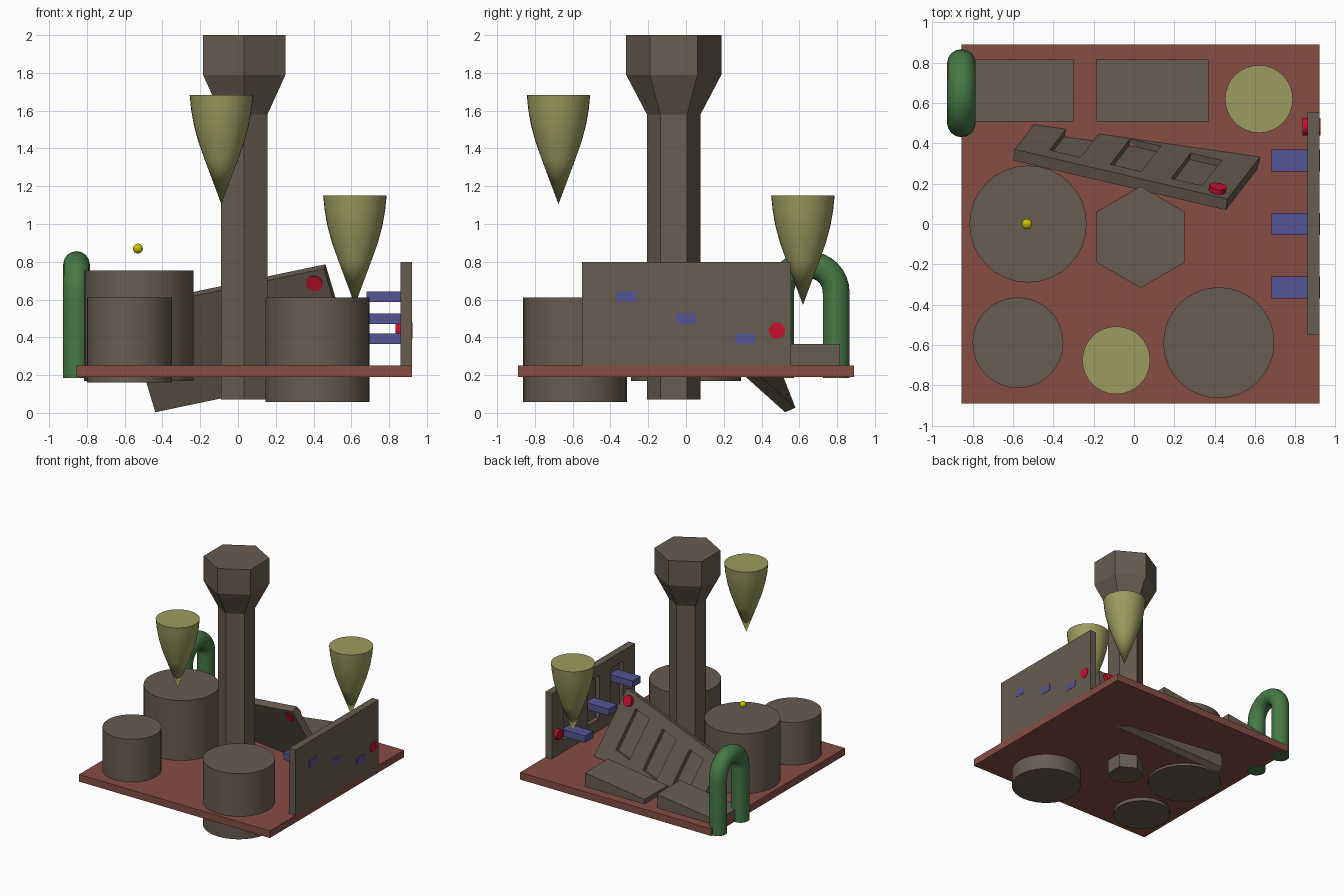
import bpy, bmesh, math
from mathutils import Matrix, Vector

if "Cube" in bpy.data.objects:
    bpy.data.objects.remove(bpy.data.objects["Cube"])


def mat(name, rgb):
    m = bpy.data.materials.new(name)
    m.diffuse_color = (*rgb, 1)
    m.use_nodes = True
    m.node_tree.nodes["Principled BSDF"].inputs["Base Color"].default_value = m.diffuse_color
    return m


STONE = mat("stone", (0.136, 0.107, 0.08))
BRICK = mat("brick", (0.24, 0.075, 0.056))
BLUE = mat("blue", (0.09, 0.09, 0.30))
OLIVE = mat("olive", (0.33, 0.33, 0.115))
GREEN = mat("green", (0.06, 0.19, 0.06))
RED = mat("red", (0.58, 0.005, 0.026))
YELLOW = mat("yellow", (0.6, 0.55, 0.0))


def finish(name, bm, material, matrix=None, smooth=False):
    bmesh.ops.recalc_face_normals(bm, faces=bm.faces)
    me = bpy.data.meshes.new(name)
    bm.to_mesh(me)
    bm.free()
    me.materials.append(material)
    ob = bpy.data.objects.new(name, me)
    bpy.context.collection.objects.link(ob)
    if matrix:
        ob.matrix_world = matrix
    if smooth:
        bpy.ops.object.select_all(action='DESELECT')
        ob.select_set(True)
        bpy.context.view_layer.objects.active = ob
        bpy.ops.object.shade_smooth_by_angle(angle=math.radians(30))
    return ob


def box(name, x0, x1, y0, y1, z0, z1, material, z1_left=None):
    """Box; z1_left lowers the top at its -x end to make a wedge."""
    bm = bmesh.new()
    bmesh.ops.create_cube(bm, size=1)
    for v in bm.verts:
        top = z1 if v.co.x > 0 or z1_left is None else z1_left
        v.co = (x1 if v.co.x > 0 else x0, y1 if v.co.y > 0 else y0,
                top if v.co.z > 0 else z0)
    return finish(name, bm, material)


def lathe(name, profile, material, matrix, sides=32, smooth=True):
    """Capped solid from (radius, height) pairs; zero radius makes a tip."""
    bm = bmesh.new()
    rings = []
    for r, z in profile:
        n = sides if r > 0 else 1
        angles = [math.pi / 2 + 2 * math.pi * i / sides for i in range(n)]
        rings.append([bm.verts.new((r * math.cos(a), r * math.sin(a), z)) for a in angles])
    for a, b in zip(rings, rings[1:]):
        for i in range(sides):
            j = (i + 1) % sides
            if len(a) == 1:
                bm.faces.new((a[0], b[j], b[i]))
            else:
                bm.faces.new((a[i], a[j], b[j], b[i]))
    for ring in (rings[0], rings[-1]):
        if len(ring) > 1:
            bm.faces.new(ring)
    return finish(name, bm, material, matrix, smooth)


def at(x, y, z=0):
    return Matrix.Translation((x, y, z))


def slotted_panel(name, frame, disc_u, disc_v):
    """Panel with three recesses in its local +y face and a red disc through it."""
    w, t, h = 1.105, 0.06, 0.6
    centres, half, depth = (-0.315, 0, 0.315), 0.08, 0.035
    low, high = h / 2 - 0.45, h / 2 - 0.09
    bm = bmesh.new()
    bmesh.ops.create_cube(bm, size=1, matrix=Matrix.Diagonal((w, t, h, 1)))
    cuts = [((c + s * half, 0, 0), (1, 0, 0)) for c in centres for s in (-1, 1)]
    cuts += [((0, 0, z), (0, 0, 1)) for z in (low, high)]
    for co, no in cuts:
        bmesh.ops.bisect_plane(bm, geom=bm.verts[:] + bm.edges[:] + bm.faces[:],
                               plane_co=co, plane_no=no)
    bm.normal_update()
    slots = []
    for f in bm.faces:
        c = f.calc_center_median()
        if c.y > t / 2 - 1e-4 and low < c.z < high and any(abs(c.x - k) < half for k in centres):
            slots.append(f)
    for f in slots:
        new = bmesh.ops.extrude_discrete_faces(bm, faces=[f])["faces"][0]
        bmesh.ops.translate(bm, verts=new.verts[:], vec=(0, -depth, 0))
    finish(name, bm, STONE, frame)
    lathe(name + "_disc", [(0.043, -0.045), (0.043, 0.045)], RED,
          frame @ at(disc_u, 0.01, disc_v) @ Matrix.Rotation(math.pi / 2, 4, 'X'))


def frame(origin, u, v):
    u = Vector(u).normalized()
    v = Vector(v)
    v = (v - u * v.dot(u)).normalized()
    m = Matrix((u, v.cross(u), v)).transposed().to_4x4()
    m.translation = origin
    return m


# Base plate and low wedges at the back
box("base_plate", -0.855, 0.92, -0.89, 0.89, 0.19, 0.25, BRICK)
box("left_wedge", -0.855, -0.30, 0.508, 0.815, 0.20, 0.365, STONE, 0.29)
box("right_wedge", -0.185, 0.37, 0.508, 0.815, 0.20, 0.365, STONE, 0.29)

# Hexagonal tower
lathe("tower", [(0.142, 0.07), (0.142, 1.58), (0.252, 1.79), (0.252, 2.0)],
      STONE, at(0.033, -0.065), sides=6, smooth=False)

# Round tanks
for name, x, y, r, z0, z1 in (("tall_tank", -0.525, 0.0, 0.29, 0.17, 0.755),
                              ("small_tank", -0.575, -0.588, 0.225, 0.16, 0.61),
                              ("wide_tank", 0.42, -0.588, 0.275, 0.058, 0.61)):
    lathe(name, [(r, z0), (r, z1)], STONE, at(x, y))

# Hanging pointed pots
pot = [(0, 0), (0.088, 0.235), (0.122, 0.33), (0.146, 0.42), (0.16, 0.50), (0.168, 0.578)]
lathe("back_pot", pot, OLIVE, at(0.619, 0.619, 0.572))
lathe("front_pot", pot, OLIVE, at(-0.088, -0.675, 1.105))

# Upright wall panel with sliders, and tilted panel sunk through the plate
slotted_panel("wall_panel", frame(Vector((0.89, 0.0025, 0.5)), (0, 1, 0), (0, 0, 1)), 0.48, -0.065)
for i, (y, z) in enumerate(((-0.315, 0.615), (0.0, 0.498), (0.315, 0.393))):
    box(f"slider_{i + 1}", 0.68, 0.922, y - 0.054, y + 0.054, z - 0.028, z + 0.028, BLUE)
tilt = frame(Vector((0, 0, 0)), (0.955, -0.223, 0.2), (-0.27, -0.35, 0.9))
corner = Vector((0.455, 0.069, 0.763))
tilt.translation = corner - tilt @ Vector((0.5525, -0.03, 0.3))
slotted_panel("tilted_panel", tilt, 0.48, 0.23)

# Arched pipe
cu = bpy.data.curves.new("arched_pipe", 'CURVE')
cu.dimensions = '3D'
cu.bevel_depth = 0.071
cu.bevel_resolution = 6
cu.use_fill_caps = True
path = [(0.795, 0.185)]
path += [(0.648 + 0.147 * math.cos(math.pi * i / 16), 0.638 + 0.147 * math.sin(math.pi * i / 16))
         for i in range(17)]
path += [(0.501, 0.185)]
sp = cu.splines.new('POLY')
sp.points.add(len(path) - 1)
for p, (y, z) in zip(sp.points, path):
    p.co = (-0.855, y, z, 1)
sp.use_smooth = True
cu.materials.append(GREEN)
bpy.context.collection.objects.link(bpy.data.objects.new("arched_pipe", cu))

# Floating bead
bm = bmesh.new()
bmesh.ops.create_uvsphere(bm, u_segments=24, v_segments=12, radius=0.026)
finish("bead", bm, YELLOW, at(-0.53, 0.0, 0.87), True)
